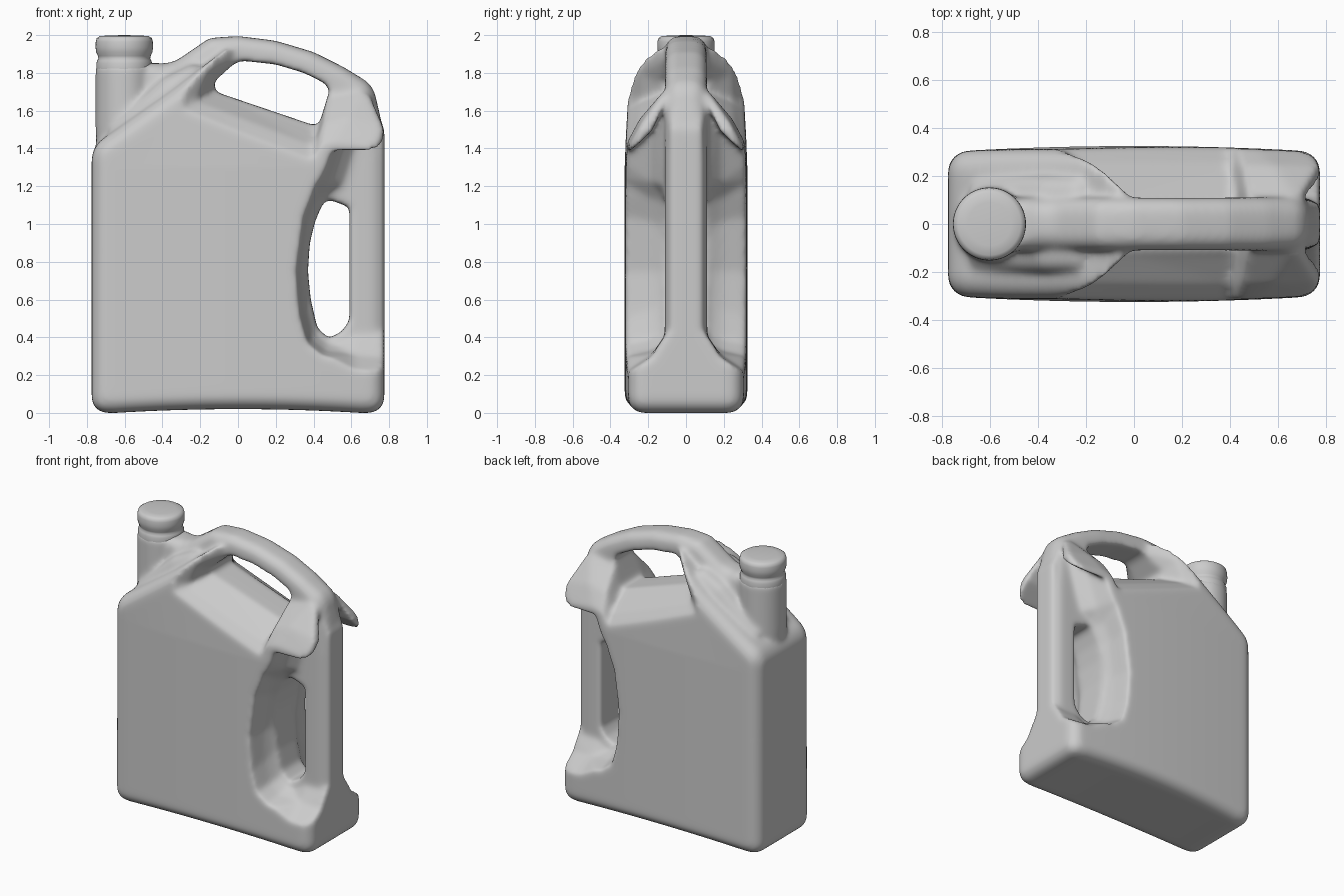
import bpy, bmesh, math

cube = bpy.data.objects.get("Cube")
if cube:
    bpy.data.objects.remove(cube)

plastic = bpy.data.materials.new("grey_plastic")
plastic.use_nodes = True
GREY = (0.6, 0.6, 0.6, 1)
plastic.diffuse_color = GREY
plastic.node_tree.nodes["Principled BSDF"].inputs["Base Color"].default_value = GREY


def finish(name, bm):
    bmesh.ops.recalc_face_normals(bm, faces=bm.faces)
    mesh = bpy.data.meshes.new(name)
    bm.to_mesh(mesh)
    bm.free()
    mesh.materials.append(plastic)
    obj = bpy.data.objects.new(name, mesh)
    bpy.context.collection.objects.link(obj)
    return obj


def loft(name, rings):
    """Solid through rings of (y, [(x, z), ...]) sections."""
    bm = bmesh.new()
    loops = [[bm.verts.new((x, y, z)) for x, z in pts] for y, pts in rings]
    for a, b in zip(loops, loops[1:]):
        for i in range(len(a)):
            j = (i + 1) % len(a)
            bm.faces.new((a[i], a[j], b[j], b[i]))
    caps = [bm.faces.new(loops[0]), bm.faces.new(loops[-1])]
    sides = [f for f in bm.faces if f not in caps]
    if len(rings) > 2:
        bmesh.ops.triangulate(bm, faces=sides)
    return finish(name, bm)


def apply(obj):
    dg = bpy.context.evaluated_depsgraph_get()
    mesh = bpy.data.meshes.new_from_object(obj.evaluated_get(dg))
    obj.modifiers.clear()
    obj.data = mesh


def slab(name, outline, half, bevel=0):
    obj = loft(name, [(-half, outline), (half, outline)])
    if bevel:
        mod = obj.modifiers.new("round", 'BEVEL')
        mod.width, mod.segments = bevel, 5
        mod.angle_limit = math.radians(40)
        mod.use_clamp_overlap = False
        apply(obj)
    return obj


def combine(obj, other, operation):
    mod = obj.modifiers.new("combine", 'BOOLEAN')
    mod.operation, mod.object, mod.solver = operation, other, 'EXACT'
    apply(obj)
    bpy.data.objects.remove(other)


def lathe(name, profile, x, steps=64):
    bm = bmesh.new()
    verts = [bm.verts.new((r, 0, z)) for r, z in profile]
    edges = [bm.edges.new(p) for p in zip(verts, verts[1:])]
    bmesh.ops.spin(bm, geom=verts + edges, cent=(0, 0, 0), axis=(0, 0, 1),
                   angle=math.tau, steps=steps)
    bmesh.ops.remove_doubles(bm, verts=bm.verts, dist=0.0005)
    bmesh.ops.translate(bm, vec=(x, 0, 0), verts=bm.verts)
    return finish(name, bm)


def carve(obj, inner, outer, mid_y, mid_f):
    """Cut a recess that widens outward, on both sides."""
    mid = [(a + (c - a) * mid_f, b + (d - b) * mid_f)
           for (a, b), (c, d) in zip(inner, outer)]
    for s in (-1, 1):
        cutter = loft("cutter", [(s * 0.09, inner), (s * mid_y, mid), (s * 0.34, outer)])
        combine(obj, cutter, 'DIFFERENCE')


# Tank with sloping shoulder
body = slab("jug_body", [(-.775, 0), (.775, 0), (.775, 1.5), (.70, 1.68), (.4, 1.84),
                         (0, 1.93), (-.06, 1.93), (-.35, 1.71), (-.775, 1.41)], 0.302, 0.08)
shoulder = slab("shoulder", [(-.72, 1.48), (-.4, 1.77), (-.2, 1.87), (-.1, 1.6), (-.5, 1.3)],
                0.2, 0.07)
combine(body, shoulder, 'UNION')

# Sloped panels under the top grip
carve(body,
      [(-.12, 1.71), (.42, 1.52), (.48, 1.70), (.68, 1.74), (.95, 1.66), (.95, 2.1), (.05, 2.1), (0, 1.88)],
      [(-.34, 1.58), (.38, 1.29), (.42, 1.34), (.47, 1.36), (.95, 1.30), (.95, 2.1), (-.28, 2.1), (-.34, 1.72)],
      0.24, 0.47)

# Side scoops beside the rear grip
carve(body,
      [(.37, .75), (.40, .97), (.46, 1.12), (.58, 1.20), (.72, 1.68), (.95, 1.68),
       (.95, .44), (.60, .44), (.48, .38), (.42, .43), (.38, .6)],
      [(.30, .75), (.34, 1.05), (.38, 1.15), (.41, 1.24), (.46, 1.34), (.95, 1.34),
       (.95, .16), (.62, .20), (.45, .29), (.36, .36), (.32, .5)],
      0.18, 0.55)

# Grip running over the top and down the side
handle = slab("handle", [(.772, .08), (.772, 1.35), (.755, 1.56), (.715, 1.735), (.56, 1.83),
                         (.4, 1.91), (.2, 1.97), (0, 1.995), (-.15, 1.985), (-.37, 1.835),
                         (-.5, 1.87), (-.6, 1.6), (-.3, 1.3), (.3, .08)], 0.11, 0.07)
combine(body, handle, 'UNION')

# Neck
neck = lathe("neck", [(0, 1.2), (.14, 1.2), (.152, 1.5), (.152, 1.845), (0, 1.845)], -0.602)
combine(body, neck, 'UNION')

# Finger openings
for hole in ([(-.13, 1.75), (-.12, 1.70), (.41, 1.52), (.43, 1.53), (.485, 1.71), (.46, 1.745),
              (.35, 1.80), (.2, 1.845), (.02, 1.865), (-.02, 1.85)],
             [(.45, 1.11), (.48, 1.13), (.59, 1.09), (.59, .49), (.55, .43), (.48, .395),
              (.42, .45), (.385, .6), (.37, .75), (.38, .9), (.41, 1.02)]):
    combine(body, slab("cutter", hole, 0.14), 'DIFFERENCE')

# Blend everything into one moulded skin
mod = body.modifiers.new("skin", 'REMESH')
mod.mode, mod.voxel_size = 'VOXEL', 0.013
mod = body.modifiers.new("soften", 'SMOOTH')
mod.factor, mod.iterations = 0.5, 22
apply(body)

# Slightly bulging walls and arched base
for v in body.data.vertices:
    c = v.co
    c.y *= 1 + 0.075 * max(0, 1 - (c.x / .75) ** 2) * min(1, max(0, (1.9 - c.z) / .6))
    c.z += 0.02 * max(0, 1 - (c.x / .65) ** 2) * max(0, 1 - c.z / .3)
body.data.materials.clear()
body.data.materials.append(plastic)
for p in body.data.polygons:
    p.material_index = 0
    p.use_smooth = True

# Screw cap above a narrow groove
cap = lathe("cap", [(0, 1.7), (.146, 1.7), (.148, 1.85), (.143, 1.865), (.137, 1.878), (.140, 1.89),
                    (.149, 1.91), (.152, 1.935), (.151, 1.965), (.146, 1.984), (.13, 1.994),
                    (.09, 1.998), (0, 2.0)], -0.602)
for p in cap.data.polygons:
    p.use_smooth = True
